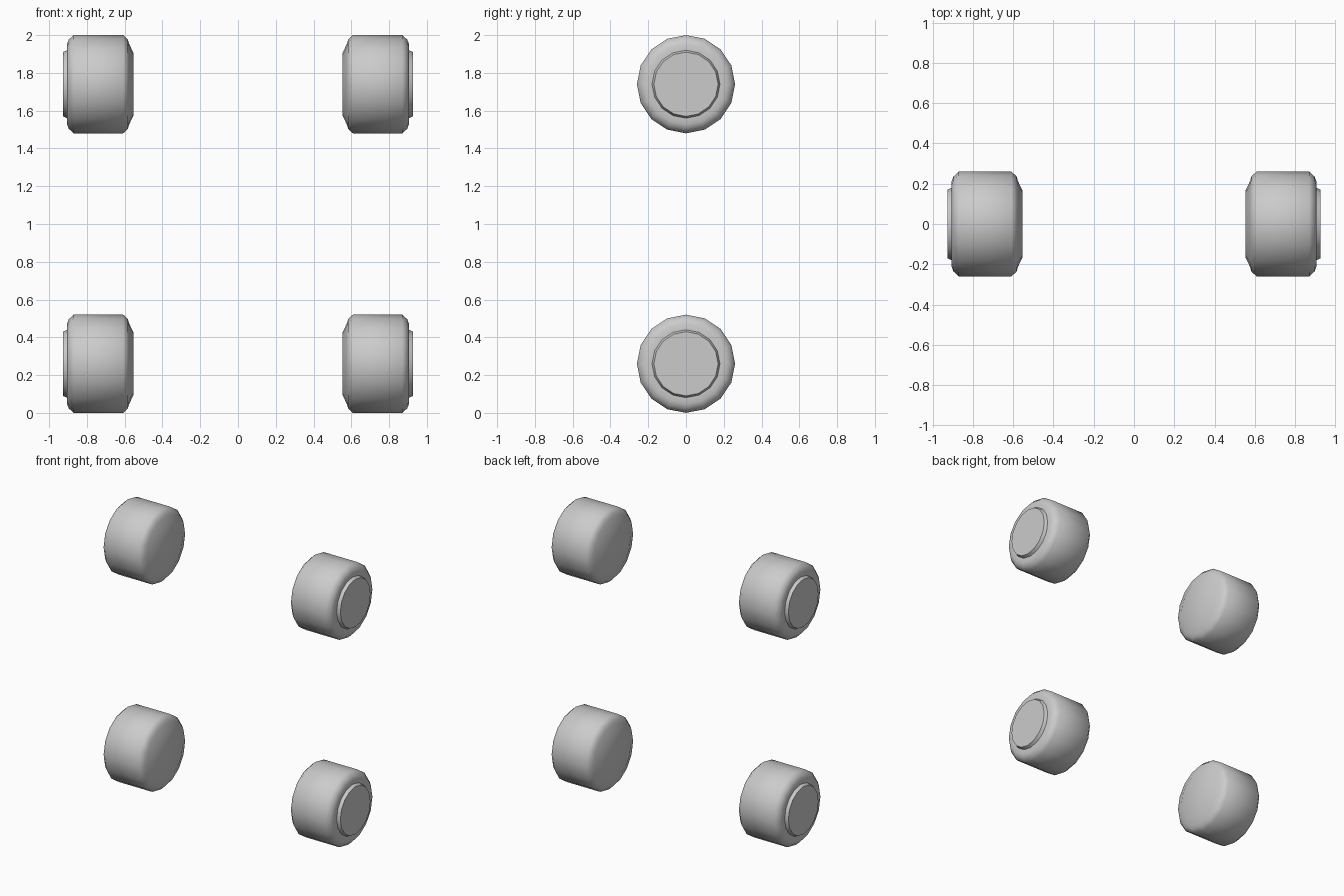
import bpy, bmesh, math

cube = bpy.data.objects.get("Cube")
if cube:
    bpy.data.objects.remove(cube, do_unlink=True)

# Single plain grey for every wheel
grey = bpy.data.materials.new("plain_grey")
grey.use_nodes = True
colour = (0.6, 0.6, 0.6, 1)
grey.diffuse_color = colour
grey.node_tree.nodes["Principled BSDF"].inputs["Base Color"].default_value = colour

SIDES = 16
# Wheel section as (distance from the middle, radius), from inner face to outer cap
PROFILE = [(0.553, 0.165), (0.576, 0.213), (0.583, 0.236), (0.608, 0.26),
           (0.870, 0.26), (0.896, 0.236), (0.905, 0.213), (0.905, 0.18),
           (0.927, 0.17)]


def make_wheel(name, side, z):
    """Lathe the wheel section around the x axis, closed at both ends."""
    bm = bmesh.new()
    rings = []
    for x, r in PROFILE:
        angles = [math.tau * i / SIDES for i in range(SIDES)]
        rings.append([bm.verts.new((side * x, r * math.sin(a), r * math.cos(a)))
                      for a in angles])
    for a, b in zip(rings, rings[1:]):
        for i in range(SIDES):
            j = (i + 1) % SIDES
            bm.faces.new((a[i], a[j], b[j], b[i]))
    bm.faces.new(rings[0])
    bm.faces.new(rings[-1])
    bmesh.ops.recalc_face_normals(bm, faces=bm.faces)
    mesh = bpy.data.meshes.new(name)
    bm.to_mesh(mesh)
    bm.free()
    mesh.materials.append(grey)
    wheel = bpy.data.objects.new(name, mesh)
    wheel.location.z = z
    bpy.context.collection.objects.link(wheel)
    # Smooth tread and shoulders, crisp step around the cap
    bpy.ops.object.select_all(action='DESELECT')
    wheel.select_set(True)
    bpy.context.view_layer.objects.active = wheel
    bpy.ops.object.shade_smooth_by_angle(angle=math.radians(50))


# Two wheels per side, one low and one high
for side, side_name in ((1, "left"), (-1, "right")):
    for z, level in ((0.26, "lower"), (1.74, "upper")):
        make_wheel(f"{level}_{side_name}_wheel", side, z)
